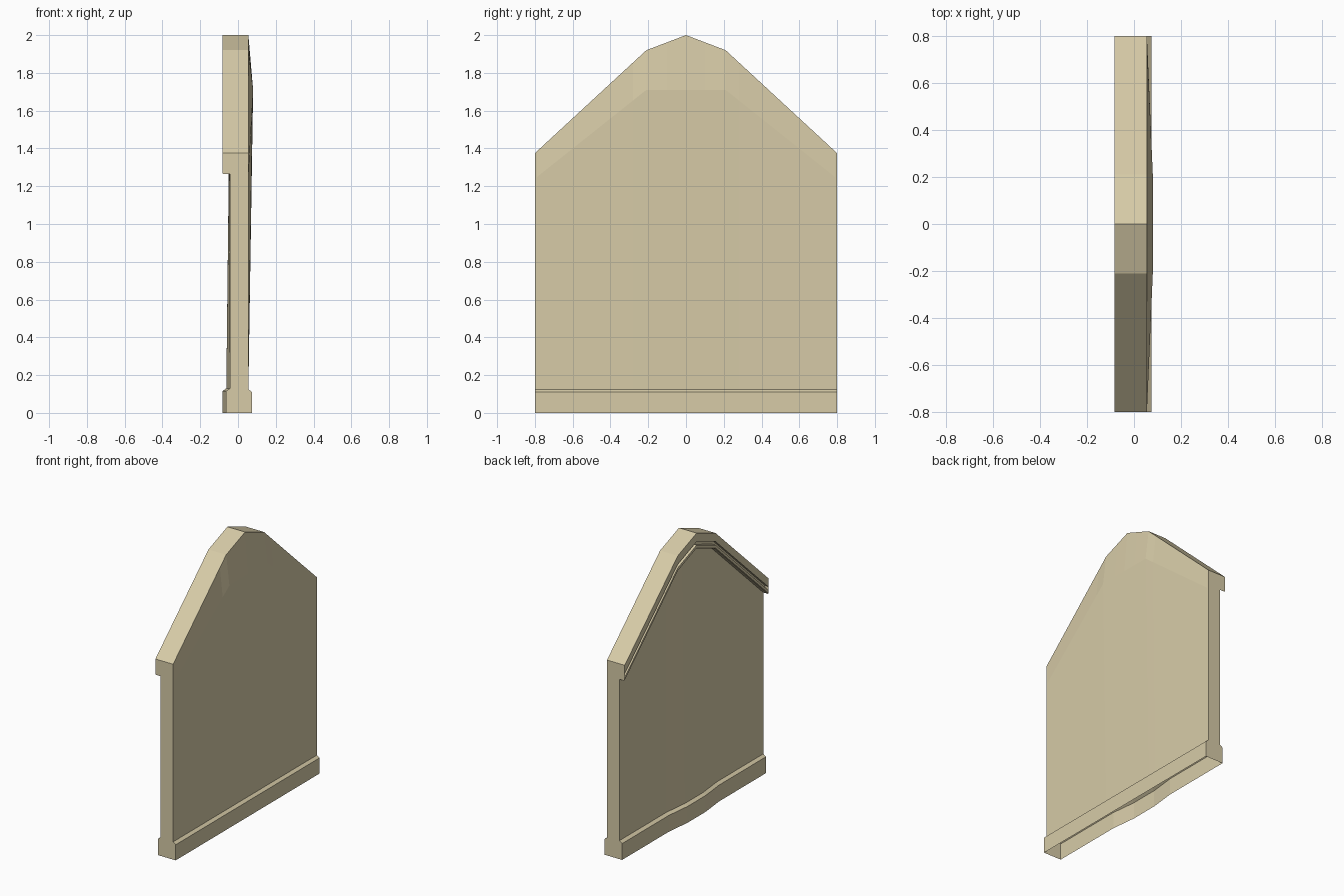
import bpy, bmesh

cube = bpy.data.objects.get("Cube")
if cube:
    bpy.data.objects.remove(cube, do_unlink=True)

stone = bpy.data.materials.new("pale_stone")
stone.use_nodes = True
colour = (0.68, 0.60, 0.39, 1)
stone.diffuse_color = colour
stone.node_tree.nodes["Principled BSDF"].inputs["Base Color"].default_value = colour


def lerp(a, b, t):
    return a + (b - a) * max(0, min(1, t))


def gable(y):
    """Height of the gabled outline."""
    y = abs(y)
    return lerp(2.0, 1.92, y / 0.21) if y < 0.21 else lerp(1.92, 1.375, (y - 0.21) / 0.59)


def section(y):
    """Upright cross-section of the wall at y, open at the foot."""
    top = gable(y)
    run = (0.8 - abs(y)) / 0.59
    belly = lerp(0, 0.025, run)
    bow = lerp(0, 0.02, (0.28 - abs(y)) / 0.18)
    groove = -0.083 if abs(y) > 0.795 else -0.06
    return [
        # smooth face with its plinth and swollen upper part
        (0.075, 0), (0.075, 0.11), (0.055, 0.125),
        (0.055 + belly, lerp(1.24, 1.71, run)), (0.055, top),
        # raised coping with a groove
        (-0.083, top), (-0.083, top - 0.06), (groove, top - 0.06),
        (groove, top - 0.085), (-0.083, top - 0.085),
        (-0.083, top - 0.105), (-0.079, top - 0.11), (-0.042, top - 0.11),
        # recessed face and bowed plinth
        (-0.042 - bow, 0.13), (-0.063 - bow, 0.115), (-0.063 - bow, 0),
    ]


# Loft the sections along the wall and cap both ends
half = [0.8, 0.79, 0.28, 0.21, 0.1]
stations = [-y for y in half] + [0] + half[::-1]
bm = bmesh.new()
rings = [[bm.verts.new((x, y, z)) for x, z in section(y)] for y in stations]
for a, b in zip(rings, rings[1:]):
    for i in range(len(a) - 1):
        bm.faces.new((a[i], a[i + 1], b[i + 1], b[i]))
bm.faces.new(rings[0])
bm.faces.new(rings[-1][::-1])
bmesh.ops.remove_doubles(bm, verts=bm.verts, dist=0.0001)
bmesh.ops.recalc_face_normals(bm, faces=bm.faces)

mesh = bpy.data.meshes.new("gable_wall")
bm.to_mesh(mesh)
bm.free()
mesh.materials.append(stone)
wall = bpy.data.objects.new("gable_wall", mesh)
bpy.context.collection.objects.link(wall)
